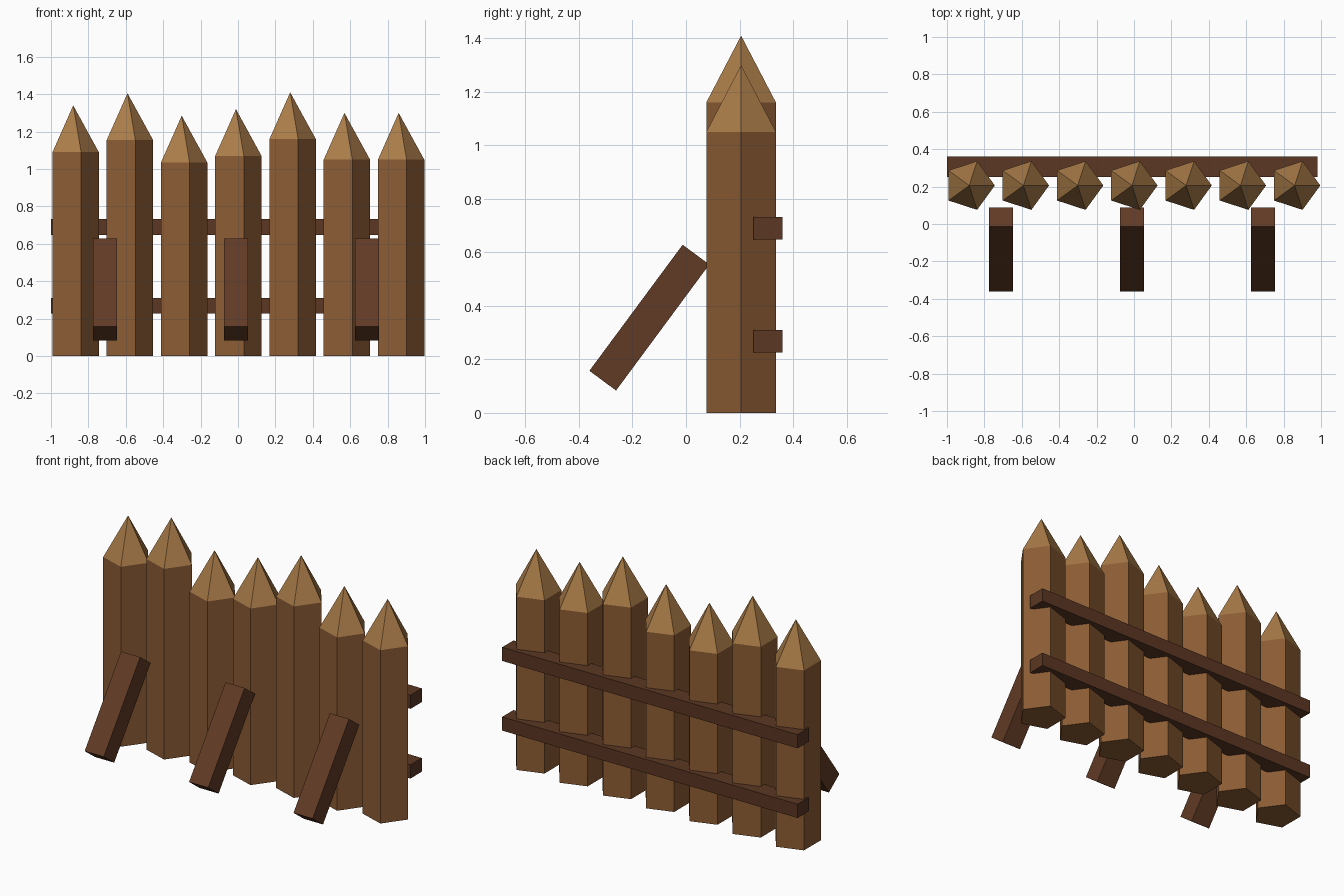
import bpy
from math import radians

if "Cube" in bpy.data.objects:
    bpy.data.objects.remove(bpy.data.objects["Cube"])


def material(name, color):
    m = bpy.data.materials.new(name)
    m.diffuse_color = (*color, 1)
    m.use_nodes = True
    m.node_tree.nodes["Principled BSDF"].inputs["Base Color"].default_value = m.diffuse_color
    return m


BARK = material("bark", (0.26, 0.107, 0.034))
CUT = material("cut_wood", (0.40, 0.20, 0.065))
RAIL = material("rail_wood", (0.105, 0.038, 0.016))
BRACE = material("brace_wood", (0.12, 0.043, 0.018))


def finish(name, mat):
    ob = bpy.context.object
    ob.name = name
    ob.data.materials.append(mat)
    return ob


def box(name, loc, size, mat, tilt=0):
    bpy.ops.mesh.primitive_cube_add(size=1, location=loc, rotation=(tilt, 0, 0))
    ob = finish(name, mat)
    ob.scale = size


def prism(name, x, z0, z1, top_radius, mat):
    # Blender puts the first vertex at +y; turn it to point along +x
    bpy.ops.mesh.primitive_cone_add(
        vertices=5, radius1=0.137, radius2=top_radius, depth=z1 - z0,
        location=(x, 0.206, (z0 + z1) / 2), rotation=(0, 0, radians(-90)))
    finish(name, mat)


# Five-sided stakes with sharpened tips
heights = [1.09, 1.155, 1.035, 1.07, 1.16, 1.05, 1.05]
for i, h in enumerate(heights):
    x = -0.881 + 0.29 * i
    prism(f"stake_{i + 1}", x, 0, h, 0.137, BARK)
    prism(f"stake_tip_{i + 1}", x, h, h + 0.25, 0, CUT)

# Horizontal rails along the back
for name, z in (("lower_rail", 0.268), ("upper_rail", 0.69)):
    box(name, (-0.01, 0.306, z), (1.98, 0.108, 0.083), RAIL)

# Slanted braces at the front
for i in range(3):
    box(f"brace_{i + 1}", (-0.711 + 0.7 * i, -0.137, 0.356),
        (0.128, 0.124, 0.586), BRACE, radians(-36.5))
